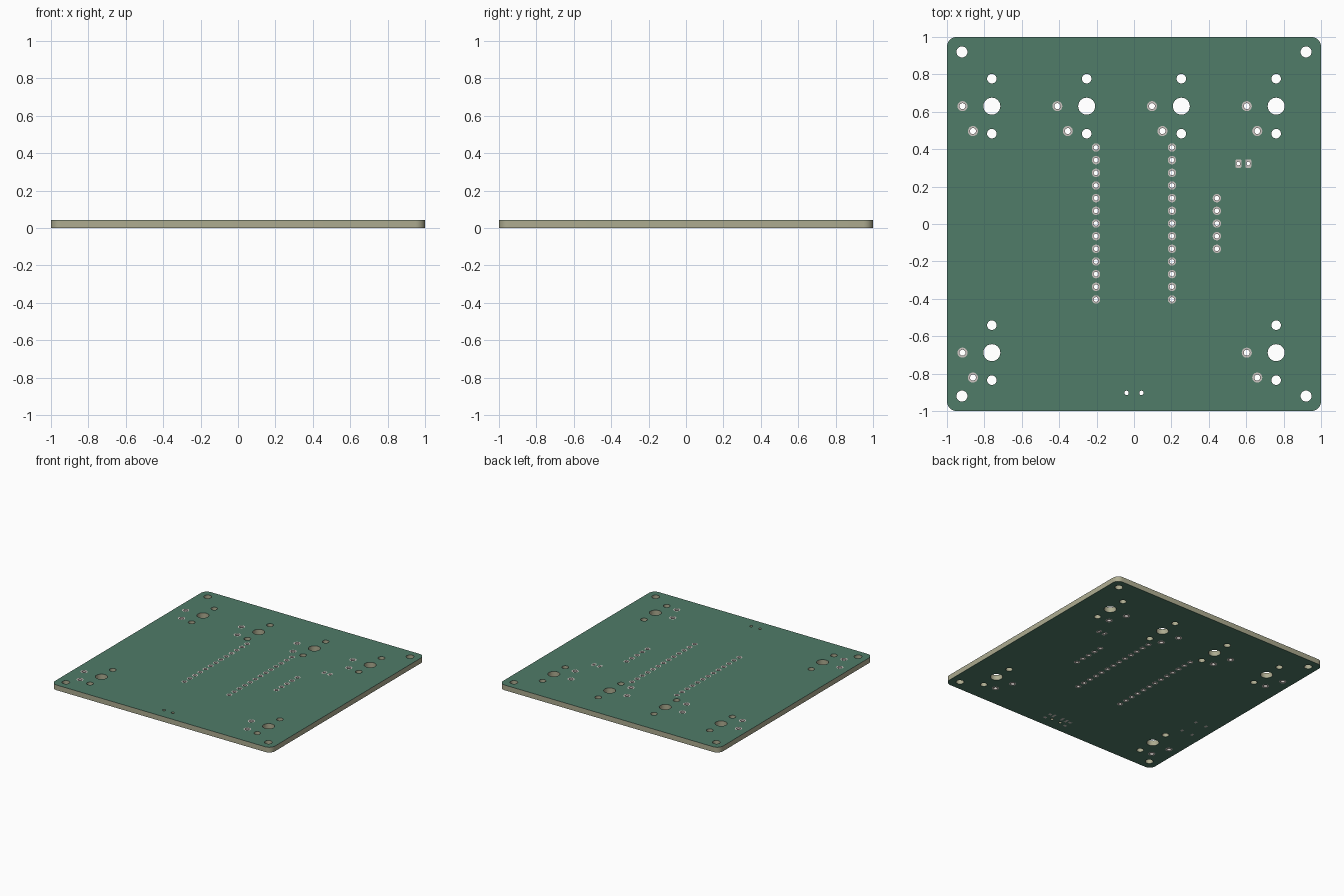
import bpy, bmesh, math

if "Cube" in bpy.data.objects:
    bpy.data.objects.remove(bpy.data.objects["Cube"])

H = 0.0427       # board thickness
M = 0.0012       # mask / pad layer thickness
WALL = 0.0012    # plated barrel wall


def circle(x, y, r, n=24):
    return [(x + r * math.cos(2 * math.pi * i / n), y + r * math.sin(2 * math.pi * i / n)) for i in range(n)]


def rounded(x, y, w, h, r, n=8):
    pts = []
    for k, (sx, sy) in enumerate([(1, 1), (-1, 1), (-1, -1), (1, -1)]):
        for i in range(n + 1):
            a = math.pi / 2 * (k + i / n)
            pts.append((x + sx * (w / 2 - r) + r * math.cos(a), y + sy * (h / 2 - r) + r * math.sin(a)))
    return pts


def rect(x, y, w, h):
    return [(x + sx * w / 2, y + sy * h / 2) for sx, sy in [(1, 1), (-1, 1), (-1, -1), (1, -1)]]


def slab(bm, loops, z0, z1):
    """Solid plate: first loop is the outline, the rest are holes."""
    edges, low = [], []
    for loop in loops:
        vs = [bm.verts.new((x, y, z0)) for x, y in loop]
        low += vs
        edges += [bm.edges.new((vs[i - 1], vs[i])) for i in range(len(vs))]
    geom = bmesh.ops.triangle_fill(bm, edges=edges, use_beauty=True, use_dissolve=False)["geom"]
    faces = [f for f in geom if isinstance(f, bmesh.types.BMFace)]
    up = {v: bm.verts.new((v.co.x, v.co.y, z1)) for v in low}
    for f in faces:
        bm.faces.new([up[v] for v in reversed(f.verts)])
    for e in edges:
        a, b = e.verts
        bm.faces.new((a, b, up[b], up[a]))


def material(name, rgb):
    m = bpy.data.materials.new(name)
    m.diffuse_color = (*rgb, 1)
    m.use_nodes = True
    m.node_tree.nodes["Principled BSDF"].inputs["Base Color"].default_value = m.diffuse_color
    return m


def finish(name, bm, mat):
    bmesh.ops.recalc_face_normals(bm, faces=bm.faces)
    me = bpy.data.meshes.new(name)
    bm.to_mesh(me)
    bm.free()
    me.materials.append(mat)
    ob = bpy.data.objects.new(name, me)
    bpy.context.collection.objects.link(ob)
    bpy.ops.object.select_all(action='DESELECT')
    ob.select_set(True)
    bpy.context.view_layer.objects.active = ob
    bpy.ops.object.shade_smooth_by_angle(angle=math.radians(30))


# hole layout: plain drills (x, y, r) and plated pins (pad outline, x, y, drill r)
plain = [(sx * 0.92, sy * 0.92, 0.0295) for sx in (-1, 1) for sy in (-1, 1)]
plain += [(-0.04, -0.903, 0.012), (0.04, -0.903, 0.012)]
pins = []


def round_pin(x, y, pad, drill):
    pins.append((circle(x, y, pad), x, y, drill))


# key switch positions
for x, y in [(-0.76, 0.63), (-0.253, 0.63), (0.253, 0.63), (0.76, 0.63), (-0.76, -0.688), (0.76, -0.688)]:
    plain += [(x, y, 0.0455), (x, y + 0.147, 0.0255), (x, y - 0.147, 0.0255)]
    round_pin(x - 0.157, y, 0.027, 0.016)
    round_pin(x - 0.101, y - 0.133, 0.027, 0.016)

# controller header rows and side header
for i in range(13):
    for x in (-0.203, 0.203):
        round_pin(x, 0.409 - i * 0.0677, 0.0225, 0.0125)
for i in range(5):
    round_pin(0.443, 0.138 - i * 0.0677, 0.0225, 0.0125)

# battery connector
for x in (0.558, 0.611):
    pins.append((rounded(x, 0.323, 0.032, 0.046, 0.008, 4), x, 0.323, 0.010))

# surface pads on the underside: slide switch and push button
smd = [rect(x, -0.856, 0.0187, 0.04) for x in (-0.06, -0.02, 0.06)]
smd += [rect(sx * 0.097, y, 0.027, 0.021) for sx in (-1, 1) for y in (-0.856, -0.915)]
smd += [rect(-0.86 + sx * 0.049, -0.33 + sy * 0.08, 0.02, 0.027) for sx in (-1, 1) for sy in (-1, 1)]

outline = rounded(0, 0, 2, 2, 0.053)
drills = [circle(*p) for p in plain]
pads = [p[0] for p in pins]

# board core
bm = bmesh.new()
slab(bm, [outline] + drills + [circle(x, y, r + WALL) for _, x, y, r in pins], M, H - M)
finish("board_core", bm, material("laminate", (0.42, 0.41, 0.28)))

# green mask layers
green = material("mask_green", (0.08, 0.2, 0.14))
bm = bmesh.new()
slab(bm, [outline] + drills + pads, H - M, H)
finish("mask_top", bm, green)
bm = bmesh.new()
slab(bm, [outline] + drills + pads + smd, 0, M)
finish("mask_bottom", bm, green)

# plated pads with barrels
metal = material("pad_metal", (0.6, 0.56, 0.53))
bm = bmesh.new()
for pad, x, y, r in pins:
    slab(bm, [pad, circle(x, y, r)], H - M, H)
    slab(bm, [pad, circle(x, y, r)], 0, M)
    slab(bm, [circle(x, y, r + WALL), circle(x, y, r)], M, H - M)
finish("through_hole_pads", bm, metal)

# underside surface pads
bm = bmesh.new()
for loop in smd:
    slab(bm, [loop], 0, M)
finish("surface_pads", bm, metal)
